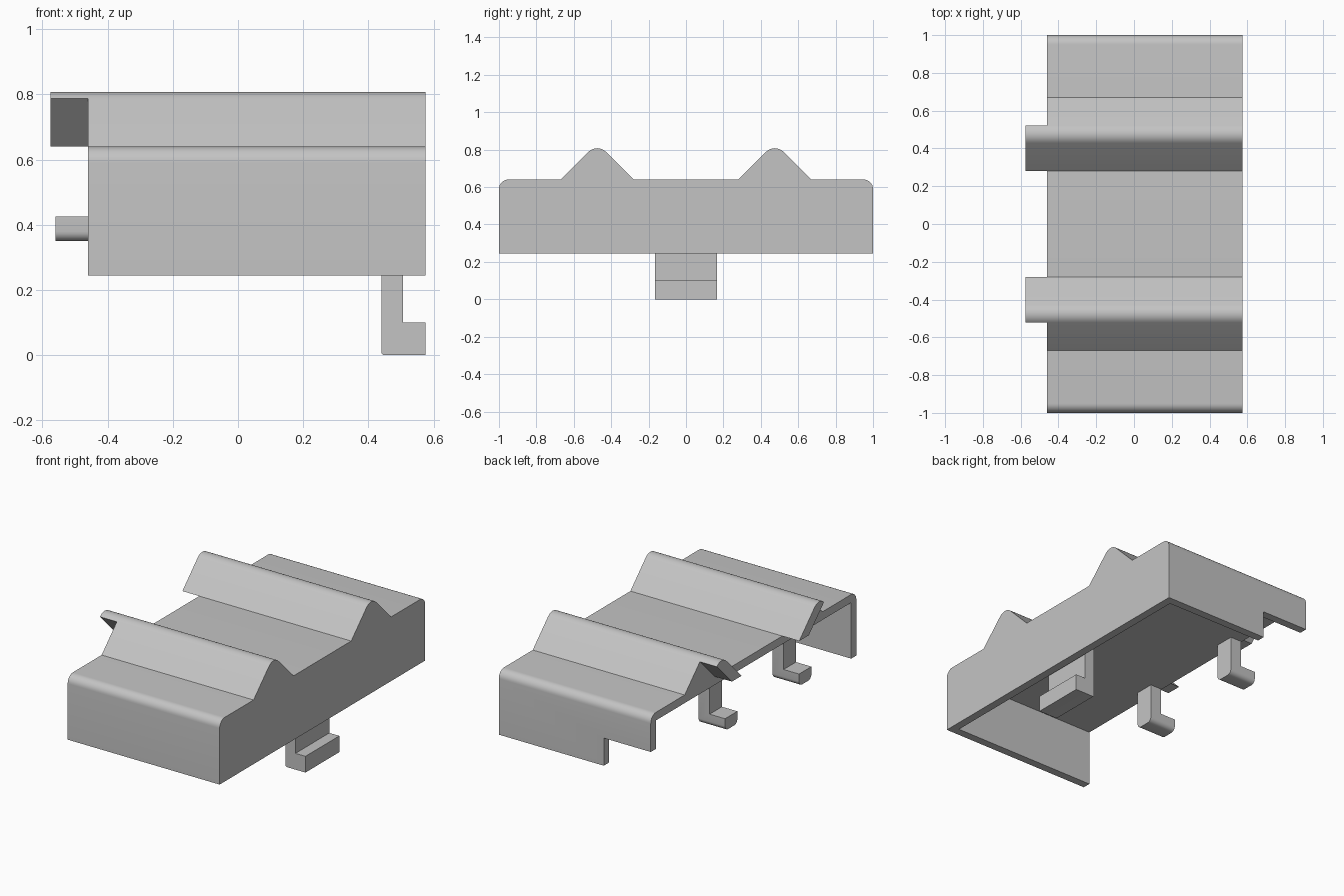
import bpy, bmesh, math
from mathutils import Vector

cube = bpy.data.objects.get("Cube")
if cube:
    bpy.data.objects.remove(cube, do_unlink=True)

grey = bpy.data.materials.new("light grey plastic")
grey.use_nodes = True
colour = (0.55, 0.55, 0.55, 1)
grey.diffuse_color = colour
grey.node_tree.nodes["Principled BSDF"].inputs["Base Color"].default_value = colour


def outline(corners, steps=8):
    """Turn (u, v, radius) corners into points, rounding where radius > 0."""
    result = []
    for i, (u, v, r) in enumerate(corners):
        p = Vector((u, v))
        if r == 0:
            result.append(p)
            continue
        a = (Vector(corners[i - 1][:2]) - p).normalized()
        b = (Vector(corners[(i + 1) % len(corners)][:2]) - p).normalized()
        half = a.angle(b) / 2
        centre = p + (a + b).normalized() * r / math.sin(half)
        start = p + a * r / math.tan(half) - centre
        end = p + b * r / math.tan(half) - centre
        result += [centre + start.normalized().slerp(end.normalized(), k / steps) * r
                   for k in range(steps + 1)]
    return result


def prism(name, corners, axis, low, high, round_bottom=0):
    """Extrude a (y, z) outline along x, or an (x, z) outline along y."""
    bm = bmesh.new()
    place = (lambda p: (low, p.x, p.y)) if axis == "x" else (lambda p: (p.x, low, p.y))
    face = bm.faces.new([bm.verts.new(place(p)) for p in outline(corners)])
    grown = bmesh.ops.extrude_face_region(bm, geom=[face])["geom"]
    shift = Vector((high - low, 0, 0) if axis == "x" else (0, high - low, 0))
    bmesh.ops.translate(bm, vec=shift, verts=[g for g in grown if isinstance(g, bmesh.types.BMVert)])
    bmesh.ops.recalc_face_normals(bm, faces=bm.faces)
    if round_bottom:
        base = min(v.co.z for v in bm.verts)
        edges = [e for e in bm.edges
                 if all(v.co.z < base + 0.001 for v in e.verts)
                 and abs(e.verts[0].co.x - e.verts[1].co.x) > 0.01]
        bmesh.ops.bevel(bm, geom=edges, offset=round_bottom, segments=6,
                        profile=0.5, affect="EDGES")
    mesh = bpy.data.meshes.new(name)
    bm.to_mesh(mesh)
    bm.free()
    mesh.materials.append(grey)
    obj = bpy.data.objects.new(name, mesh)
    bpy.context.collection.objects.link(obj)
    return obj


def rect(u0, u1, v0, v1):
    return [(u0, v0, 0), (u1, v0, 0), (u1, v1, 0), (u0, v1, 0)]


def cut(target, cutter):
    mod = target.modifiers.new(cutter.name, "BOOLEAN")
    mod.operation = "DIFFERENCE"
    mod.solver = "EXACT"
    mod.object = cutter
    cutter.hide_render = True
    cutter.hide_set(True)


BACK, FRONT = -0.46, 0.575   # ends of the cover along x
BASE, TOP, WALL = 0.245, 0.64, 0.05

# Cover: rounded block, hollow below and open at one end
cover = prism("cover", [(-1, BASE, 0), (1, BASE, 0), (1, TOP, 0.05), (-1, TOP, 0.05)],
              "x", BACK, FRONT)
cut(cover, prism("cavity_cutter", rect(WALL - 1, 1 - WALL, 0, TOP - WALL),
                 "x", BACK - 0.2, FRONT - WALL))
cut(cover, prism("notch_cutter", rect(0.9, 1.1, 0, 0.415), "x", BACK - 0.1, -0.14))

parts = [cover]
for side, label in ((-1, "front"), (1, "rear")):
    # Ridge across the top, with its inner slope overhanging the open end
    ridge = [(0.28, TOP, 0), (0.475, 0.835, 0.066), (0.67, TOP, 0)]
    lip = [(0.28, TOP, 0), (0.475, 0.835, 0.066), (0.522, 0.788, 0), (0.374, TOP, 0)]
    parts.append(prism(label + "_ridge", [(side * y, z, r) for y, z, r in ridge],
                       "x", BACK, FRONT))
    parts.append(prism(label + "_ridge_lip", [(side * y, z, r) for y, z, r in lip],
                       "x", -0.575, BACK))
    # Small hook at the open end
    hook = [(-0.38, 0.6, 0), (-0.38, 0.35, 0), (-0.56, 0.35, 0),
            (-0.56, 0.425, 0), (-0.455, 0.425, 0), (-0.455, 0.6, 0)]
    parts.append(prism(label + "_small_hook", hook, "y",
                       side * 0.36 - 0.06, side * 0.36 + 0.06, round_bottom=0.03))

# Large clip below the closed end
clip = [(0.44, 0.6, 0), (0.44, 0, 0.01), (FRONT, 0, 0),
        (FRONT, 0.1, 0), (0.507, 0.1, 0), (0.507, 0.6, 0)]
parts.append(prism("large_clip", clip, "y", -0.165, 0.165))

# Smooth the rounded edges, keep the others sharp
bpy.ops.object.select_all(action="DESELECT")
for obj in parts:
    obj.select_set(True)
bpy.context.view_layer.objects.active = cover
bpy.ops.object.shade_smooth_by_angle(angle=math.radians(30))
